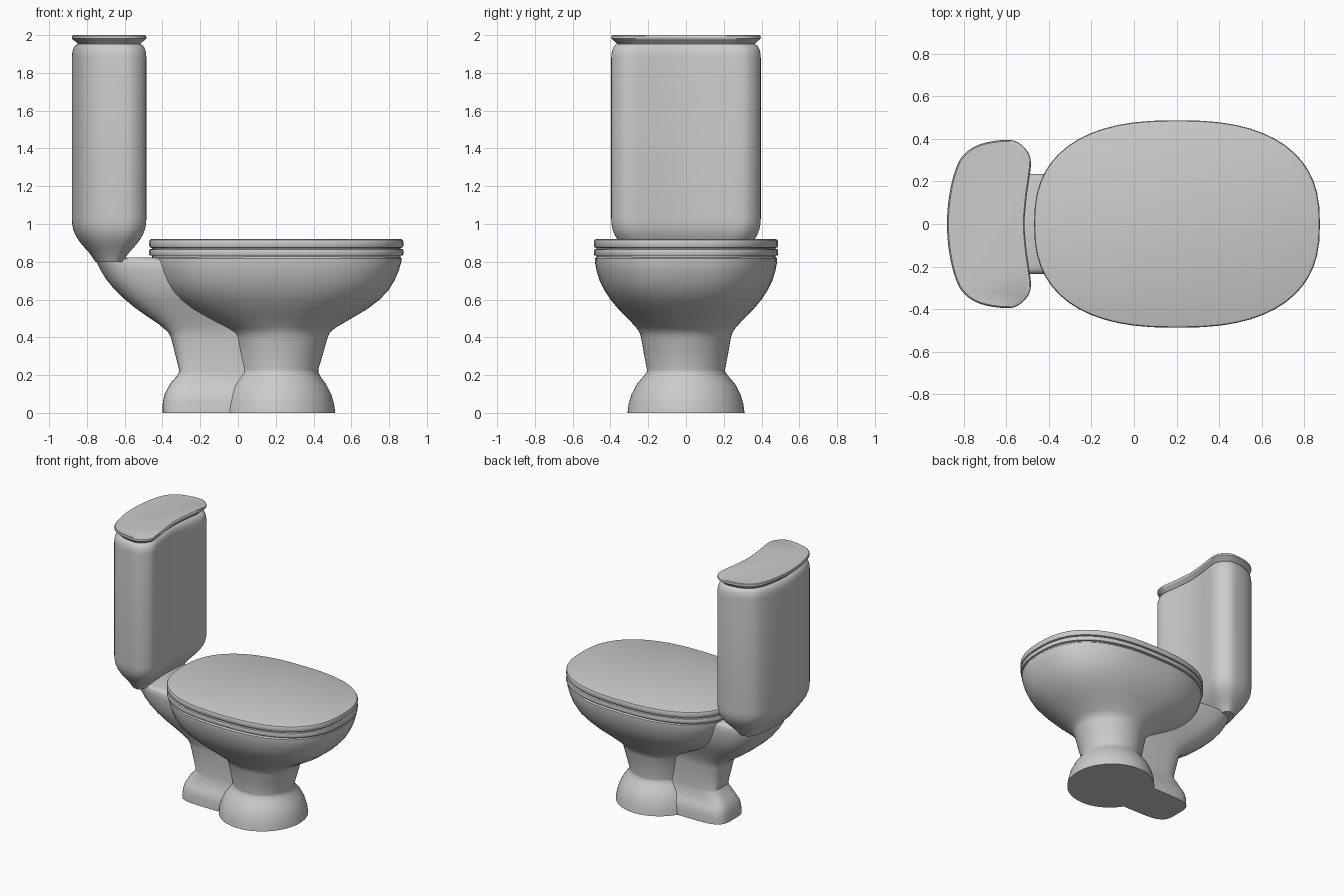
import bpy, math
from mathutils import Vector


def loft(name, rings, angle=35):
    """Skin a stack of closed rings and cap both ends."""
    n = len(rings[0])
    verts = [v for ring in rings for v in ring]
    faces = [tuple(reversed(range(n)))]
    for r in range(len(rings) - 1):
        for i in range(n):
            j = (i + 1) % n
            faces.append((r*n + i, r*n + j, (r+1)*n + j, (r+1)*n + i))
    faces.append(tuple(range((len(rings)-1)*n, len(rings)*n)))
    mesh = bpy.data.meshes.new(name)
    mesh.from_pydata(verts, [], faces)
    obj = bpy.data.objects.new(name, mesh)
    bpy.context.collection.objects.link(obj)
    bpy.ops.object.select_all(action='DESELECT')
    obj.select_set(True)
    bpy.context.view_layer.objects.active = obj
    bpy.ops.object.shade_smooth_by_angle(angle=math.radians(angle))
    return obj


def oval(z, x0, x1, hw, p, n=56):
    """Superellipse ring spanning x0..x1 with half width hw."""
    ring = []
    for i in range(n):
        a = 2 * math.pi * i / n
        c, s = math.cos(a), math.sin(a)
        ring.append(((x0+x1)/2 + (x1-x0)/2 * math.copysign(abs(c)**(2/p), c),
                     hw * math.copysign(abs(s)**(2/p), s), z))
    return ring


def spline(pts, steps=4):
    """Closed Catmull-Rom curve through 2D points."""
    out, n = [], len(pts)
    for i in range(n):
        a, b, c, d = (Vector(pts[(i+k) % n]) for k in (-1, 0, 1, 2))
        for s in range(steps):
            t = s / steps
            out.append(0.5*(2*b + (c-a)*t + (2*a-5*b+4*c-d)*t*t + (3*b-a-3*c+d)*t**3))
    return out


# Bowl and pedestal: z, rear x, front x, half width, roundness
bowl = [(0, -.09, .515, .31, 2), (.05, -.085, .508, .303, 2), (.10, -.07, .493, .288, 2),
        (.15, -.045, .468, .262, 2), (.19, -.015, .438, .228, 2), (.215, 0, .425, .208, 2),
        (.23, 0, .425, .207, 2), (.32, -.02, .452, .224, 2), (.40, -.035, .475, .238, 2),
        (.425, -.05, .486, .246, 2), (.45, -.09, .515, .262, 2.1), (.50, -.19, .60, .308, 2.2),
        (.55, -.28, .685, .358, 2.3), (.60, -.345, .75, .40, 2.4), (.65, -.39, .797, .433, 2.5),
        (.70, -.42, .828, .457, 2.5), (.75, -.44, .85, .473, 2.5), (.80, -.455, .865, .483, 2.5),
        (.818, -.455, .865, .483, 2.5), (.828, -.445, .855, .473, 2.5)]
loft("bowl_and_pedestal", [oval(*r) for r in bowl])

# Rear outlet: foot, column and neck that carries the tank
outlet = [(0, -.40, .15, .165, 4), (.06, -.398, .15, .163, 4), (.10, -.388, .15, .155, 4),
          (.12, -.378, .15, .142, 4), (.16, -.355, .15, .127, 4), (.20, -.32, .15, .118, 4),
          (.22, -.31, .15, .116, 4), (.32, -.335, .15, .118, 4), (.40, -.355, .15, .122, 4),
          (.43, -.372, .12, .126, 3.8), (.47, -.42, .10, .14, 3.6), (.51, -.48, .06, .156, 3.5),
          (.56, -.55, .0, .18, 3.4), (.61, -.61, -.05, .203, 3.3), (.66, -.66, -.1, .22, 3.2),
          (.71, -.70, -.15, .23, 3.2), (.76, -.73, -.2, .235, 3.2), (.80, -.75, -.25, .235, 3.2),
          (.815, -.757, -.34, .228, 3.2), (.822, -.76, -.38, .215, 3.2)]
loft("rear_outlet", [oval(*r) for r in outlet])


# Seat and seat lid: rounded slabs following the bowl rim
def slab(name, z0, z1, r, inset=0):
    rings = []
    prof = [(z0, r), (z0 + r*.3, r*.3), (z0 + r, 0), (z1 - r, 0), (z1 - r*.3, r*.3), (z1, r)]
    for z, d in prof:
        d += inset
        rings.append(oval(z, -.47 + d, .875 - d, .488 - d, 2.5))
    loft(name, rings)


slab("seat_spacer", .82, .90, .002, .014)
slab("seat", .832, .867, .007)
slab("seat_lid", .873, .92, .012)

# Tank outline: curved back, dished front, mirrored across y
half = [(-.87, .13), (-.842, .25), (-.80, .327), (-.72, .377), (-.60, .396), (-.54, .38),
        (-.497, .335), (-.485, .285), (-.492, .22), (-.506, .12)]
outline = spline([(-.88, 0)] + [(x, -y) for x, y in half] + [(-.515, 0)]
                 + [(x, y) for x, y in reversed(half)])


def tank_ring(z, d):
    """Tank outline drawn in by d on all sides."""
    cx, hx, hy = -.6825, .1975, .396
    return [(cx + (p.x - cx)*(1 - d/hx), p.y*(1 - d/hy), z) for p in outline]


# Tank with softly rounded bottom and shoulders
tank = [(.80, .125), (.82, .112), (.85, .09), (.88, .063), (.91, .039), (.94, .02), (.97, .008),
        (1.0, .002), (1.03, 0), (1.88, 0), (1.91, .003), (1.93, .009), (1.945, .019),
        (1.955, .035), (1.96, .06)]
loft("tank", [tank_ring(*r) for r in tank])

# Tank lid with flared underside
lid = [(1.945, .04), (1.957, .029), (1.966, .02), (1.974, .008), (1.981, .001), (1.988, 0),
       (1.996, .002), (2.0, .007)]
loft("tank_lid", [tank_ring(*r) for r in lid])
